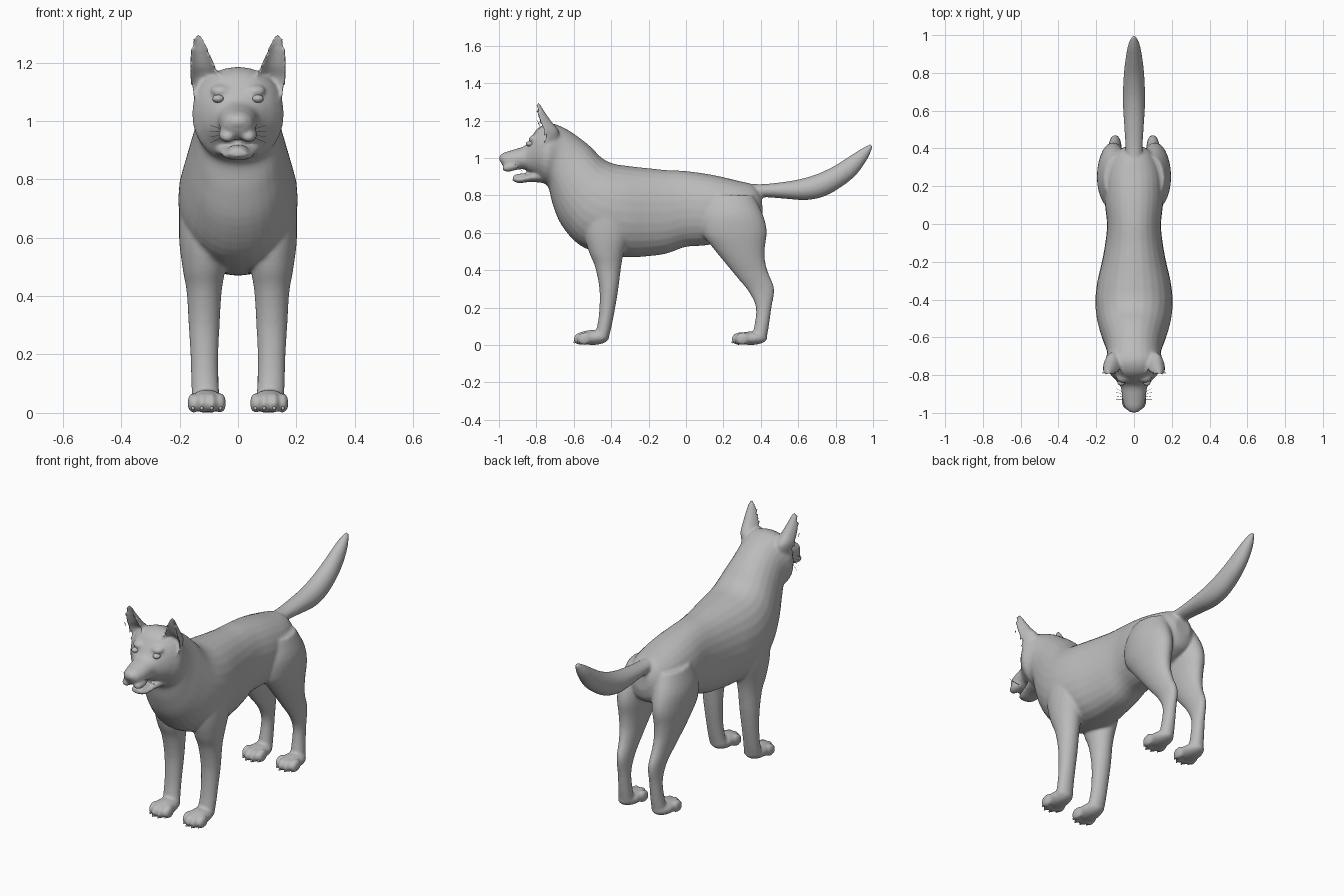
import bpy, bmesh, math
from mathutils import Vector, Matrix

grey = bpy.data.materials.new("grey")
grey.diffuse_color = (0.5, 0.5, 0.5, 1)


def catmull(p, q, r, s, t):
    return tuple(0.5 * (2*b + (c - a)*t + (2*a - 5*b + 4*c - d)*t*t + (3*b - a - 3*c + d)*t**3)
                 for a, b, c, d in zip(p, q, r, s))


def loft(bm, sections, side=1, steps=4, n=28, power=2.0, cup=False):
    """Skin through oval sections (y1, z1, y2, z2, half width, centre x)."""
    sections = [s if len(s) == 6 else s + (0,) for s in sections]
    ext = [sections[0]] + sections + [sections[-1]]
    fine = [catmull(*ext[i:i + 4], k / steps) for i in range(len(sections) - 1) for k in range(steps)]
    fine.append(sections[-1])
    rings = []
    for y1, z1, y2, z2, w, cx in fine:
        ring = []
        for k in range(n):
            a = 2 * math.pi * k / n
            c, s = math.cos(a), math.sin(a)
            d = math.copysign(abs(c) ** (2 / power), c)
            e = math.copysign(abs(s) ** (2 / power), s)
            if cup and d > 0:      # hollow the front half
                d *= -0.55
            ring.append(bm.verts.new((side * (cx + w * e),
                                      (y1 + y2) / 2 + d * (y1 - y2) / 2,
                                      (z1 + z2) / 2 + d * (z1 - z2) / 2)))
        rings.append(ring)
    for r, q in zip(rings, rings[1:]):
        for k in range(n):
            bm.faces.new((r[k], r[(k + 1) % n], q[(k + 1) % n], q[k]))
    bm.faces.new(rings[0])
    bm.faces.new(rings[-1])


def ball(bm, loc, size, tilt=0):
    m = Matrix.Translation(loc) @ Matrix.Rotation(tilt, 4, 'X') @ Matrix.Diagonal((*size, 1))
    bmesh.ops.create_uvsphere(bm, u_segments=20, v_segments=12, radius=1, matrix=m)


def finish(bm, name):
    bmesh.ops.recalc_face_normals(bm, faces=bm.faces)
    for f in bm.faces:
        f.smooth = True
    me = bpy.data.meshes.new(name)
    bm.to_mesh(me)
    bm.free()
    me.materials.append(grey)
    ob = bpy.data.objects.new(name, me)
    bpy.context.collection.objects.link(ob)
    return ob


body = bmesh.new()
# trunk, neck and skull in one skin
loft(body, [
    (.405, .80, .41, .70, .05), (.36, .855, .385, .63, .10), (.27, .88, .28, .58, .145),
    (.14, .91, .12, .535, .155), (0, .93, 0, .525, .143), (-.1, .935, -.1, .49, .152),
    (-.2, .945, -.2, .475, .17), (-.31, .957, -.31, .47, .195), (-.39, .97, -.44, .485, .205),
    (-.45, 1.0, -.57, .535, .195), (-.51, 1.06, -.665, .64, .172), (-.57, 1.108, -.712, .75, .152),
    (-.64, 1.155, -.735, .84, .143), (-.72, 1.185, -.765, .868, .157), (-.785, 1.165, -.80, .90, .128),
    (-.825, 1.115, -.835, .92, .094), (-.86, 1.067, -.868, .94, .07), (-.92, 1.045, -.925, .935, .062),
    (-.97, 1.03, -.965, .945, .05), (-.992, 1.015, -.985, .965, .032)], power=2.15)
# lower jaw and tongue
loft(body, [(-.75, .95, -.75, .865, .09), (-.83, .92, -.83, .872, .066),
            (-.89, .902, -.895, .865, .05), (-.925, .902, -.928, .88, .028)])
ball(body, (0, -.88, .908), (.033, .045, .009), 0.1)
# nose
ball(body, (0, -.978, .998), (.036, .022, .024))
# tail
loft(body, [
    (.30, .865, .32, .78, .04), (.40, .86, .41, .79, .045), (.50, .869, .51, .784, .051),
    (.60, .885, .64, .775, .058), (.69, .91, .74, .795, .058), (.78, .95, .83, .845, .053),
    (.86, 1.0, .91, .91, .043), (.93, 1.045, .97, .995, .03), (.985, 1.075, 1.0, 1.062, .01)])

for s in (-1, 1):
    # ears, hollow at the front
    loft(body, [
        (-.86, 1.06, -.68, 1.09, .052, .10), (-.89, 1.13, -.68, 1.145, .054, .112),
        (-.90, 1.18, -.715, 1.19, .048, .122), (-.875, 1.235, -.75, 1.24, .034, .131),
        (-.84, 1.275, -.772, 1.275, .02, .135), (-.815, 1.298, -.79, 1.298, .009, .135)], s, cup=True)
    # brow ridge and lip
    ball(body, (s * .058, -.815, 1.105), (.036, .028, .018), 0.4)
    ball(body, (s * .036, -.935, .953), (.03, .05, .024), 0.25)
    # front leg
    loft(body, [
        (-.55, .74, -.29, .74, .075, .125), (-.545, .6, -.30, .6, .08, .122),
        (-.52, .5, -.335, .48, .072, .117), (-.487, .42, -.348, .41, .06, .116),
        (-.463, .3, -.362, .3, .053, .116), (-.464, .18, -.382, .18, .047, .115),
        (-.475, .1, -.40, .09, .047, .113), (-.49, .035, -.415, .03, .05, .108)], s)
    # hind leg
    loft(body, [
        (.12, .80, .36, .80, .07, .09), (.08, .70, .41, .70, .087, .106), (.085, .6, .432, .61, .083, .111),
        (.135, .53, .422, .52, .07, .112), (.20, .45, .423, .45, .056, .11),
        (.27, .365, .44, .385, .043, .105), (.335, .285, .472, .30, .034, .10),
        (.374, .2, .457, .2, .032, .10), (.365, .1, .443, .1, .036, .102),
        (.35, .04, .43, .03, .042, .105)], s)
    # paws: pad plus four toes
    for y, h in ((-.5, .04), (.345, .036)):
        ball(body, (s * .107, y, h), (.058, .09, h))
        for i, (dx, dy) in enumerate(((-.047, .02), (-.017, 0), (.017, 0), (.047, .02))):
            ball(body, (s * .107 + dx, y - .062 + dy, .034), (.019, .04, .034), 0.25)

dog = finish(body, "dog_body")
remesh = dog.modifiers.new("fuse", 'REMESH')
remesh.mode = 'VOXEL'
remesh.voxel_size = 0.008
remesh.use_smooth_shade = True
soft = dog.modifiers.new("soften", 'SMOOTH')
soft.factor = 0.5
soft.iterations = 5

# eyes
eyes = bmesh.new()
for s in (-1, 1):
    ball(eyes, (s * .068, -.836, 1.076), (.02, .02, .014))
finish(eyes, "eyes")

# claws
claws = bmesh.new()
for s in (-1, 1):
    for y in (-.5, .345):
        for dx, dy in ((-.047, .02), (-.017, 0), (.017, 0), (.047, .02)):
            ball(claws, (s * .107 + dx, y - .09 + dy, .018), (.006, .013, .007), 0.5)
finish(claws, "claws")

# whiskers
hair = bpy.data.curves.new("whiskers", 'CURVE')
hair.dimensions = '3D'
hair.bevel_depth = 0.0008
hair.bevel_resolution = 0
hair.materials.append(grey)
for s in (-1, 1):
    for i in range(4):
        sp = hair.splines.new('POLY')
        sp.points.add(1)
        sp.points[0].co = (s * .05, -.93 + .012 * i, .97 - .008 * i, 1)
        sp.points[1].co = (s * .095, -.93 + .02 * i, .985 - .02 * i, 1)
bpy.context.collection.objects.link(bpy.data.objects.new("whiskers", hair))
